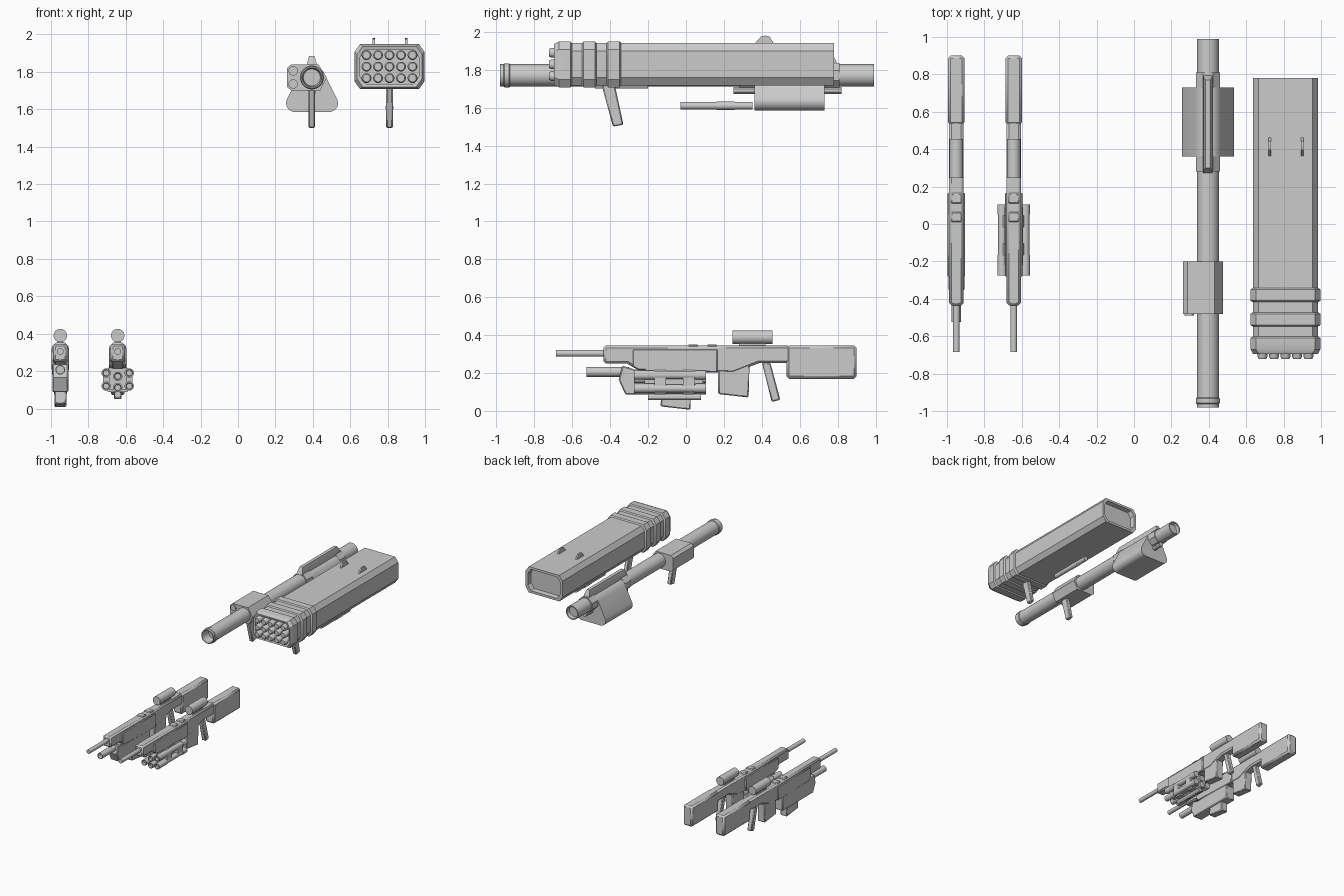
import bpy, bmesh, math

if "Cube" in bpy.data.objects:
    bpy.data.objects.remove(bpy.data.objects["Cube"])


def make(name, bm, bevel=0):
    bmesh.ops.recalc_face_normals(bm, faces=bm.faces)
    me = bpy.data.meshes.new(name)
    bm.to_mesh(me)
    bm.free()
    ob = bpy.data.objects.new(name, me)
    bpy.context.collection.objects.link(ob)
    if bevel:
        m = ob.modifiers.new("bevel", 'BEVEL')
        m.width, m.segments, m.limit_method = bevel, 1, 'ANGLE'
        m.angle_limit = math.radians(50)
    return ob


def skin(name, rings, bevel=0):
    """Join successive rings of points and cap both ends."""
    bm = bmesh.new()
    vs = [[bm.verts.new(p) for p in r] for r in rings]
    n = len(vs[0])
    for a, b in zip(vs, vs[1:]):
        for i in range(n):
            j = (i + 1) % n
            bm.faces.new((a[i], a[j], b[j], b[i]))
    bm.faces.new(vs[0])
    bm.faces.new(vs[-1])
    return make(name, bm, bevel)


def lathe(name, x, z, prof, n=24):
    """Round part along y; prof is (y, radius) pairs."""
    angs = [2 * math.pi * (i + .5) / n for i in range(n)]
    return skin(name, [[(x + r * math.cos(a), y, z + r * math.sin(a)) for a in angs] for y, r in prof])


def rod(name, x, z, y0, y1, r, n=20):
    return lathe(name, x, z, [(y0, r), (y1, r)], n)


def side(name, x, w, pts, bevel=0):
    """Side profile in (y, z), extruded across width w."""
    return skin(name, [[(x + s * w / 2, y, z) for y, z in pts] for s in (-1, 1)], bevel)


def front(name, y0, y1, pts, bevel=0):
    """Front profile in (x, z), extruded from y0 to y1."""
    return skin(name, [[(x, y, z) for x, z in pts] for y in (y0, y1)], bevel)


def box_y(y0, y1, z0, z1):
    return [(y0, z0), (y1, z0), (y1, z1), (y0, z1)]


def octo(x, z, hx, hz, cx, cz):
    half = [(hx, hz - cz), (hx - cx, hz), (cx - hx, hz), (-hx, hz - cz)]
    return [(x + a, z + b) for a, b in half] + [(x - a, z - b) for a, b in half]


GRIP = [(-.445, 1.72), (-.375, 1.72), (-.33, 1.51), (-.385, 1.50)]

# tube launcher
TX, TZ = .395, 1.77
lathe("launch_tube", TX, TZ, [(-.90, .045), (-.98, .052), (-.98, .059), (-.962, .059), (-.957, .064),
                              (-.932, .064), (-.927, .059), (.99, .059), (.99, .05), (.96, .045)], 32)
front("sight_housing", -.48, -.20, [(.262, 1.72), (.285, 1.70), (.44, 1.70), (.475, 1.77),
                                    (.43, 1.84), (.285, 1.84), (.262, 1.82)])
for z in (1.735, 1.805):
    rod("sight_lens", .295, z, -.49, -.40, .025)
side("launcher_grip", TX, .036, GRIP, .006)
for y in (.28, .73):
    rod("tank_collar", TX, TZ, y, y + .08, .07, 8)
rod("lower_rail", TX, 1.69, .25, .82, .02, 8)
skin("top_rail", [[(TX - w, y0, z), (TX + w, y0, z), (TX + w, y1, z), (TX - w, y1, z)]
                  for y0, y1, w, z in ((.27, .80, .026, 1.815), (.28, .79, .024, 1.85), (.30, .77, .014, 1.885))])
# rounded triangular tank
tank = []
for cx, cz, r, a0, a1 in ((.487, 1.633, .048, -90, 25), (TX, 1.755, .075, 25, 155), (.305, 1.633, .048, 155, 270)):
    for i in range(8):
        a = math.radians(a0 + (a1 - a0) * i / 7)
        tank.append((cx + r * math.cos(a), cz + r * math.sin(a)))
front("tank", .36, .73, tank)

# missile pod, with open recesses at both ends
PX, PZ = .81, 1.828
big, small = (.187, .121), (.175, .112)
sections = [(-.655, .158, .092), (-.69, .158, .092), (-.695, .173, .108), (-.67, *big), (-.61, *big), (-.602, *small)]
for y0, y1 in ((-.54, -.48), (-.41, -.35)):
    sections += [(y0 - .008, *small), (y0, *big), (y1, *big), (y1 + .008, *small)]
sections += [(.78, *small), (.78, .155, .092), (.74, .15, .087)]
skin("missile_pod", [[(x, y, z) for x, z in octo(PX, PZ, hx, hz, .03, .042)] for y, hx, hz in sections])
for i in range(5):
    for j in range(3):
        lathe("missile", PX + (i - 2) * .0615, PZ + (j - 1) * .0615,
              [(-.64, .026), (-.71, .026), (-.722, .02), (-.722, .012)], 16)
side("pod_grip", PX, .036, GRIP, .006)
lathe("pod_rod", PX, 1.61, [(-.03, .02), (.16, .02), (.16, .022), (.255, .022), (.255, .02), (.35, .02)], 16)
for x in (.725, .90):
    side("pod_sight", x, .013, [(.36, 1.935), (.465, 1.935), (.44, 1.975), (.42, 1.98), (.395, 1.975)])


def rifle(x):
    rod("barrel", x, .305, -.685, -.40, .018)
    side("receiver", x, .076, [(-.435, .25), (-.31, .25), (-.25, .215), (.25, .2), (.385, .253), (.55, .253),
                               (.55, .345), (-.435, .345)], .012)
    side("side_panel", x, .094, [(-.28, .235), (-.25, .218), (.165, .205), (.165, .325), (-.28, .325)], .004)
    side("stock", x, .088, box_y(.53, .90, .17, .347), .014)
    for y in (.01, .11):
        side("top_ridge", x, .06, box_y(y, y + .055, .33, .352), .006)
    rod("scope", x, .39, .245, .455, .036)
    side("scope_mount", x, .03, box_y(.28, .42, .33, .37))
    side("magazine", x, .07, [(.17, .22), (.17, .09), (.33, .072), (.335, .255)], .006)
    side("rifle_grip", x, .04, [(.40, .255), (.445, .255), (.497, .06), (.452, .048)], .006)


# rifle with single under-barrel launcher
A = -.95
rifle(A)
lathe("under_barrel", A, .207, [(-.48, .02), (-.525, .02), (-.525, .026), (-.30, .026)])
side("launcher_body", A, .086, [(-.335, .24), (-.355, .165), (-.32, .088), (.10, .088), (.10, .22), (-.27, .22)], .006)
side("launcher_magazine", A, .064, [(-.128, .10), (-.135, .025), (.025, .007), (.025, .10)], .006)

# rifle with six-tube cluster
B = -.643
rifle(B)
for dx, z in ((-.062, .19), (0, .172), (.062, .19), (-.062, .12), (0, .112), (.062, .12)):
    lathe("cluster_tube", B + dx, z, [(-.255, .015), (-.275, .018), (-.275, .025), (-.165, .025), (-.165, .022),
                                      (.05, .022), (.05, .025), (.105, .025)], 16)
for y in (-.165, -.015):
    front("cluster_clamp", y, y + .06, octo(B, .153, .08, .065, .03, .035))
front("cluster_core", -.22, .09, [(B - .045, .1), (B + .045, .1), (B + .05, .22), (B - .05, .22)])
rod("cluster_pin", B, .075, -.20, .08, .018, 12)

# smooth round parts, keep hard edges sharp
bpy.ops.object.select_all(action='SELECT')
bpy.context.view_layer.objects.active = bpy.context.selected_objects[0]
bpy.ops.object.shade_smooth_by_angle(angle=math.radians(30))
